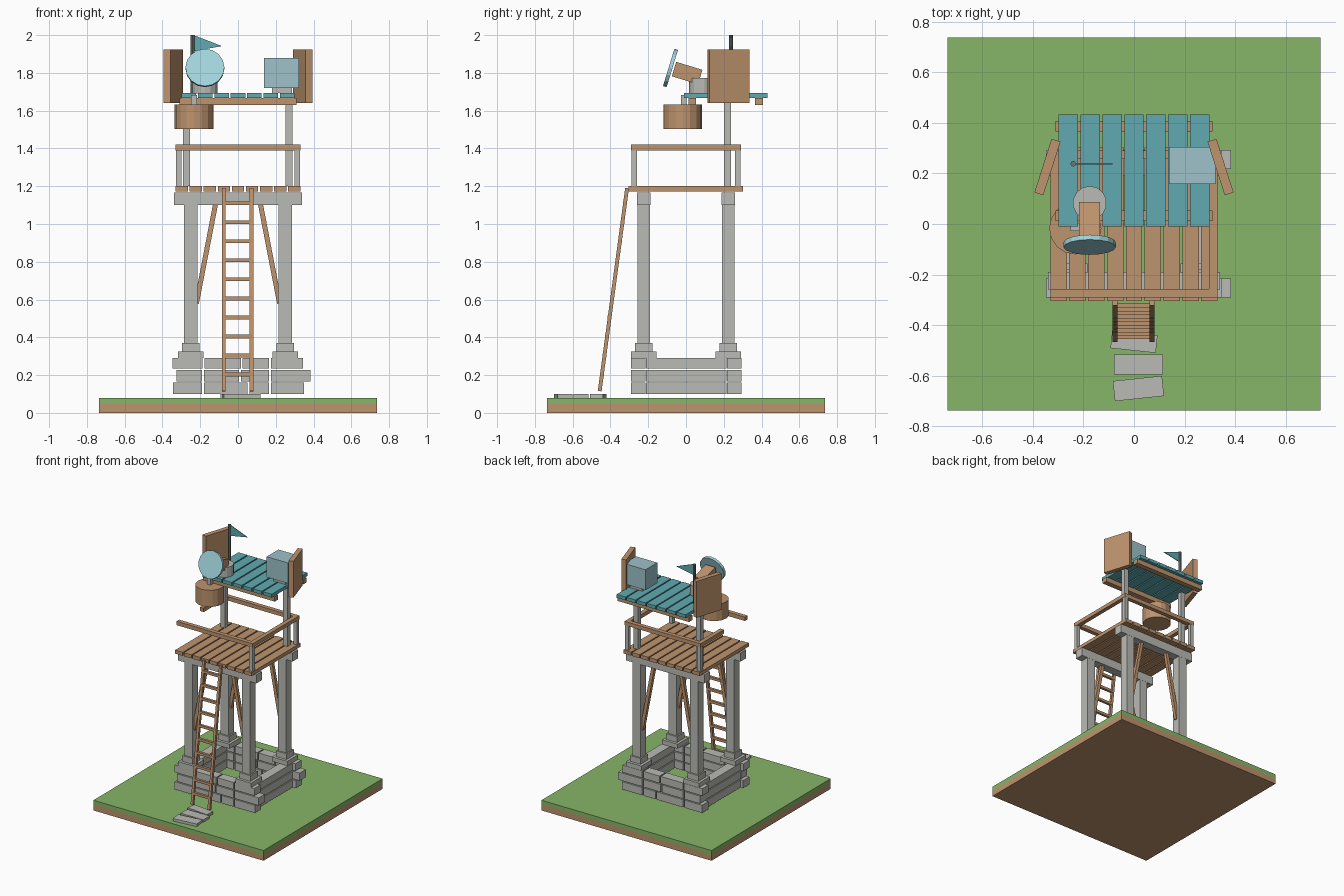
import bpy, bmesh, math
from mathutils import Vector, Matrix

if "Cube" in bpy.data.objects:
    bpy.data.objects.remove(bpy.data.objects["Cube"])


def mat(name, r, g, b):
    m = bpy.data.materials.new(name)
    m.diffuse_color = (r, g, b, 1)
    m.use_nodes = True
    m.node_tree.nodes["Principled BSDF"].inputs["Base Color"].default_value = m.diffuse_color
    return m


WOOD = mat("wood", .515, .296, .156)
GRASS = mat("grass", .242, .468, .138)
STONE = mat("stone", .491, .497, .462)
TEAL = mat("teal_paint", .117, .402, .44)
PALE = mat("pale_blue", .337, .539, .584)
GLASS = mat("lamp_glass", .366, .665, .73)
METAL = mat("dark_metal", .17, .18, .18)


def finish(name, bm, m):
    bmesh.ops.recalc_face_normals(bm, faces=bm.faces)
    me = bpy.data.meshes.new(name)
    bm.to_mesh(me)
    bm.free()
    me.materials.append(m)
    ob = bpy.data.objects.new(name, me)
    bpy.context.collection.objects.link(ob)
    return ob


def oriented(name, c, size, m, rot=Matrix()):
    bm = bmesh.new()
    bmesh.ops.create_cube(bm, size=1, matrix=Matrix.Translation(c) @ rot @ Matrix.Diagonal((*size, 1)))
    return finish(name, bm, m)


def box(name, x0, x1, y0, y1, z0, z1, m, turn=0):
    c = ((x0 + x1) / 2, (y0 + y1) / 2, (z0 + z1) / 2)
    return oriented(name, c, (x1 - x0, y1 - y0, z1 - z0), m, Matrix.Rotation(math.radians(turn), 4, 'Z'))


def bar(name, a, b, w, m):
    a, b = Vector(a), Vector(b)
    z = (b - a).normalized()
    ref = Vector((0, 1, 0)) if abs(z.y) < .05 else Vector((1, 0, 0))
    x = ref.cross(z).normalized()
    rot = Matrix((x, z.cross(x), z)).transposed().to_4x4()
    return oriented(name, (a + b) / 2, (w, w, (b - a).length), m, rot)


def cyl(name, c, r, h, m, n, rot=Matrix()):
    bm = bmesh.new()
    bmesh.ops.create_cone(bm, cap_ends=True, segments=n, radius1=r, radius2=r, depth=h,
                          matrix=Matrix.Translation(c) @ rot)
    return finish(name, bm, m)


# ground slab
box("soil", -.737, .737, -.737, .737, 0, .047, WOOD)
box("grass", -.737, .737, -.737, .737, .047, .08, GRASS)

# path slabs
box("path_slab_near_ladder", -.09, .09, -.5, -.43, .08, .1, STONE, -6)
box("path_slab_middle", -.08, .115, -.595, -.515, .08, .1, STONE)
box("path_slab_outer", -.08, .115, -.69, -.61, .08, .1, STONE, 6)

# stone ring wall, three courses
courses = [
    (.10, .16, [-.35, -.185, .055, .17, .355]),
    (.167, .227, [-.33, -.185, .01, .17, .388]),
    (.234, .29, [-.352, -.182, .02, .17, .35]),
]
for row, (z0, z1, xs) in enumerate(courses):
    for wall, y in (("front", -.253), ("back", .255)):
        for i in range(4):
            box(f"{wall}_stone_{row}_{i}", xs[i] + .005, xs[i + 1] - .005, y - .038, y + .038, z0, z1, STONE)
    for side in (-1, 1):
        c = side * .285
        box(f"side_stone_{row}", c - .037, c + .037, -.213, .215, z0, z1, STONE)

# legs, footings, cross beams and braces
for sy in (-1, 1):
    y = sy * .224
    for sx in (-1, 1):
        x = sx * .25
        box("footing_lower", x - .067, x + .067, y - .067, y + .067, .29, .325, STONE)
        box("footing_upper", x - .046, x + .046, y - .046, y + .046, .325, .37, STONE)
        box("leg", x - .035, x + .035, y - .034, y + .034, .37, 1.1, STONE)
        bar("brace", (sx * .118, y, 1.11), (sx * .22, y, .58), .026, WOOD)
    box("cross_beam", -.34, .34, y - .035, y + .035, 1.1, 1.167, STONE)

# deck planks
for i in range(9):
    x = (i - 4) * .0745
    box(f"deck_plank_{i}", x - .0325, x + .0325, -.305, .302, 1.172, 1.2, WOOD)

# railing: open at the front of the left side
box("front_rail", -.33, .33, -.29, -.257, 1.39, 1.42, WOOD)
box("back_rail", -.33, .33, .257, .29, 1.39, 1.42, WOOD)
box("right_rail", .297, .33, -.257, .257, 1.39, 1.42, WOOD)
box("left_rail", -.33, -.297, 0, .257, 1.39, 1.42, WOOD)
for x, y in ((.313, -.274), (.313, .274), (-.313, .274)):
    box("rail_post", x - .015, x + .015, y - .015, y + .015, 1.2, 1.39, STONE)

# ladder
top, foot = Vector((0, -.312, 1.19)), Vector((0, -.457, .115))
for x in (-.075, .071):
    off = Vector((x, 0, 0))
    bar("ladder_rail", foot + off, top + off, .02, WOOD)
for i in range(10):
    z = .203 + i * .1008
    p = foot.lerp(top, (z - foot.z) / (top.z - foot.z))
    box(f"ladder_rung_{i}", -.08, .078, p.y - .01, p.y + .01, z - .01, z + .01, WOOD)

# roof
for x in (-.272, .27):
    box("roof_post", x - .019, x + .019, .2, .238, 1.2, 1.668, STONE)
for y in (.033, .386):
    box("roof_beam", -.31, .31, y - .021, y + .021, 1.63, 1.667, WOOD)
for i in range(7):
    x = (i - 3) * .0868
    box(f"roof_plank_{i}", x - .0385, x + .0385, -.01, .432, 1.667, 1.693, TEAL)

# angled side shields
for s in (-1, 1):
    oriented("side_shield", (s * .342, .225, 1.782), (.037, .222, .285), WOOD,
             Matrix.Rotation(math.radians(s * 17.8), 4, 'Z'))

# hanging barrel with peg
cyl("barrel", (-.232, -.017, 1.567), .103, .13, WOOD, 16)
box("barrel_peg", -.25, -.218, -.027, .003, 1.63, 1.682, STONE)

# searchlight: base, tilted body, lens disc
cyl("lamp_base", (-.175, .083, 1.732), .067, .08, STONE, 14)
tilt = Matrix.Rotation(math.radians(-17), 4, 'X')
oriented("lamp_body", (-.175, .006, 1.799), (.083, .145, .08), WOOD, tilt)
cyl("lamp_lens", (-.175, -.082, 1.826), .103, .02, GLASS, 16,
    tilt @ Matrix.Rotation(math.pi / 2, 4, 'X'))

# supply box
box("supply_box_foot", .18, .285, .18, .285, 1.693, 1.72, STONE)
box("supply_box", .138, .323, .158, .304, 1.72, 1.88, PALE)

# flag pole and pennant
cyl("flag_pole", (-.24, .238, 1.842), .011, .316, METAL, 8)
bm = bmesh.new()
tri = [bm.verts.new(p) for p in ((-.23, .236, 1.998), (-.23, .236, 1.915), (-.085, .236, 1.942))]
face = bm.faces.new(tri)
ext = bmesh.ops.extrude_face_region(bm, geom=[face])
bmesh.ops.translate(bm, vec=(0, .005, 0), verts=[v for v in ext["geom"] if isinstance(v, bmesh.types.BMVert)])
finish("pennant", bm, TEAL)
